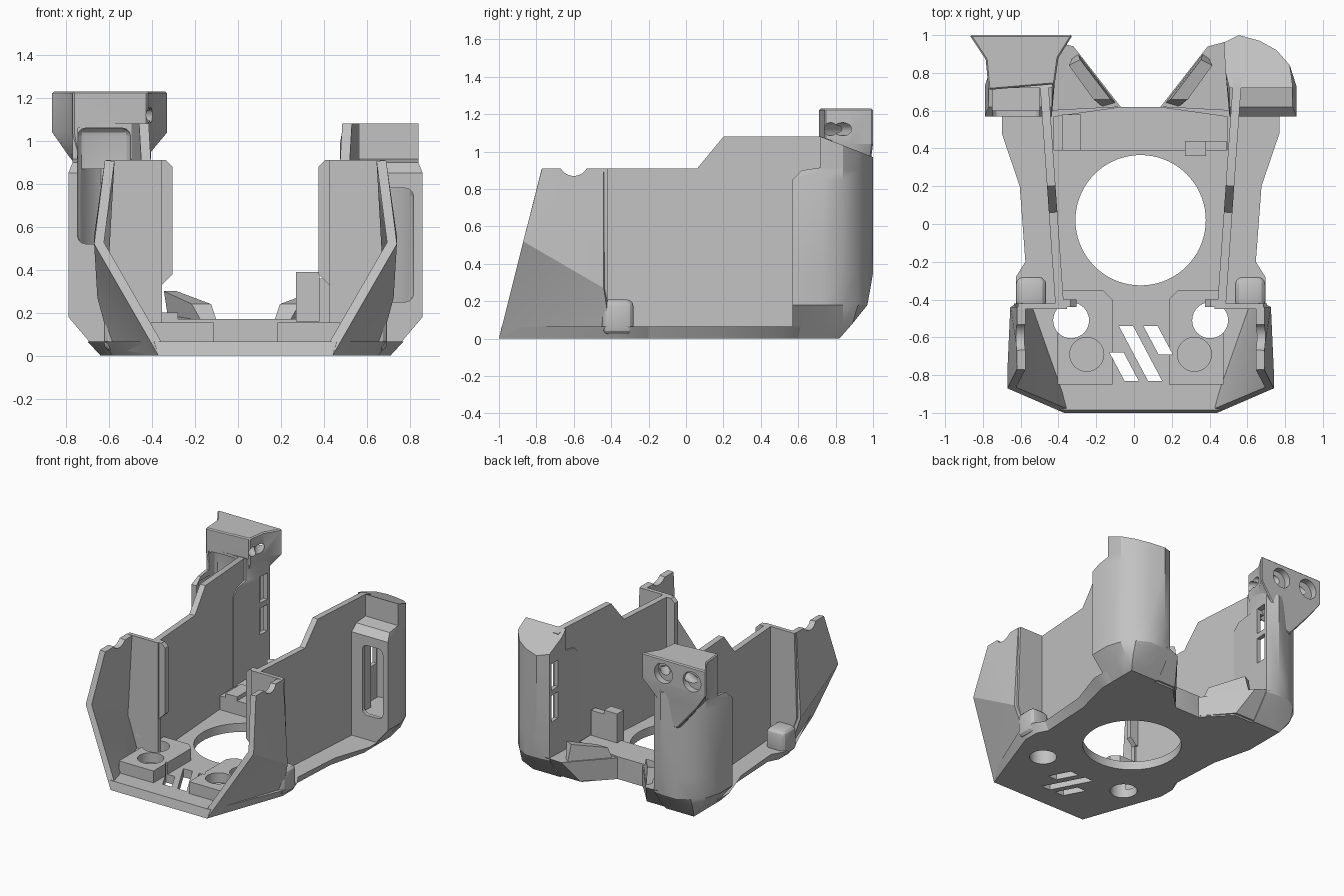
import bpy, bmesh, math
from mathutils import Vector

old = bpy.data.objects.get("Cube")
if old:
    bpy.data.objects.remove(old)

CX = 0.035  # plane of symmetry of the body
grey = bpy.data.materials.new("plain grey")
grey.use_nodes = True
COLOR = (0.54, 0.54, 0.54, 1)
grey.diffuse_color = COLOR
grey.node_tree.nodes["Principled BSDF"].inputs["Base Color"].default_value = COLOR


def make(name, verts, faces, centre=None):
    """Mesh object; open sheets get normals pointing away from centre."""
    bm = bmesh.new()
    vs = [bm.verts.new(v) for v in verts]
    for f in faces:
        bm.faces.new([vs[i] for i in f])
    bm.normal_update()
    if centre is None:
        bmesh.ops.recalc_face_normals(bm, faces=bm.faces)
    else:
        for f in bm.faces:
            if f.normal.dot(f.calc_center_median() - Vector(centre)) < 0:
                f.normal_flip()
    me = bpy.data.meshes.new(name)
    bm.to_mesh(me)
    bm.free()
    ob = bpy.data.objects.new(name, me)
    bpy.context.collection.objects.link(ob)
    me.materials.append(grey)
    return ob


def loft(name, rings):
    n = len(rings[0])
    faces = [(k * n + i, k * n + (i + 1) % n, (k + 1) * n + (i + 1) % n, (k + 1) * n + i)
             for k in range(len(rings) - 1) for i in range(n)]
    faces += [tuple(range(n)), tuple(range((len(rings) - 1) * n, len(rings) * n))]
    return make(name, [v for r in rings for v in r], faces)


def prism(name, pts, z0, z1):
    return loft(name, [[(x, y, z) for x, y in pts] for z in (z0, z1)])


def box(name, x0, x1, y0, y1, z0, z1):
    return prism(name, [(x0, y0), (x1, y0), (x1, y1), (x0, y1)], z0, z1)


def rod(name, a, b, r, n=40):
    a, b = Vector(a), Vector(b)
    q = (b - a).to_track_quat('Z', 'Y')
    circle = [q @ Vector((r * math.cos(t * math.tau / n), r * math.sin(t * math.tau / n), 0))
              for t in range(n)]
    return loft(name, [[p + c for c in circle] for p in (a, b)])


def bake(ob):
    dg = bpy.context.evaluated_depsgraph_get()
    me = bpy.data.meshes.new_from_object(ob.evaluated_get(dg))
    ob.modifiers.clear()
    ob.data = me


def thicken(ob, t=0.04):
    m = ob.modifiers.new("thickness", 'SOLIDIFY')
    m.thickness, m.offset, m.use_even_offset = t, -1, True
    bake(ob)


def bevel(ob, w, seg=3):
    m = ob.modifiers.new("rounding", 'BEVEL')
    m.width, m.segments, m.limit_method = w, seg, 'ANGLE'
    bake(ob)


def cut(obs, cutters):
    for ob in obs:
        for c in cutters:
            m = ob.modifiers.new("cut", 'BOOLEAN')
            m.operation, m.object, m.solver = 'DIFFERENCE', c, 'EXACT'
            bake(ob)
    for c in cutters:
        bpy.data.objects.remove(c)


# floor plate with flared edge
low = [(.405, -1), (.62, -.4), (.62, -.28), (.58, -.2), (.6, .2), (.675, .5),
       (.675, .6), (.56, .8), (.28, .8), (.105, .62)]
high = [(.425, -.985), (.66, -.42), (.66, -.28), (.61, -.2), (.64, .2), (.735, .48),
        (.735, .6), (.6, .84), (.32, .84), (.105, .62)]


def both(half, z):
    return [(CX + x, y, z) for x, y in half] + [(CX - x, y, z) for x, y in reversed(half)]


floor = loft("floor_plate", [both(low, 0), both(high, .065)])
pads = [prism("front_pad", [(CX + s * h, y) for h, y in
              ((.15, -.85), (.44, -.85), (.44, -.35), (.2, -.35), (.15, -.4))], .03, .155)
        for s in (-1, 1)]
bar = prism("rear_bar", [(CX + h, y) for h, y in
            ((-.46, .39), (.46, .39), (.46, .57), (.105, .62), (-.105, .62), (-.46, .57))], .02, .17)

# fan opening, cable holes, slots and blind recesses
cutters = [rod("fan_cutter", (CX, .02, -1), (CX, .02, 1), .345, 72)]
for s in (-1, 1):
    cutters.append(rod("hole_cutter", (CX + s * .368, -.51, -1), (CX + s * .368, -.51, 1), .095))
    cutters.append(rod("recess_cutter", (CX + s * .285, -.69, .08), (CX + s * .285, -.69, 1), .09))
for x, y0, y1 in ((-.13, -.68, -.83), (-.08, -.54, -.83), (.05, -.54, -.69)):
    d = (y0 - y1) * .53
    cutters.append(prism("slot_cutter", [(x, y0), (x + .075, y0), (x + .075 + d, y1), (x + d, y1)], -1, 1))
cut([floor] + pads + [bar], cutters)
box("right_rear_block", -.38, -.28, .39, .58, .1, .2)
box("left_rear_block", .27, .38, .36, .44, .16, .39)
box("left_block_arm", .36, .49, .39, .44, .16, .36)

# tower cross-section and the hollow inside it, as half widths and depths
plan = [(.47, .57), (.825, .57), (.825, .73), (.79, .84), (.72, .92), (.63, .97),
        (.52, 1.0), (.44, .96), (.45, .8)]
hollow = [(.5, .6), (.79, .6), (.79, .73), (.755, .82), (.69, .89), (.61, .935),
          (.52, .965), (.475, .94), (.48, .8)]


def tower_ring(s, z, wide, back=1.0, front=.57, slope=0):
    return [(CX + s * min(x, wide), max(front, min(y, back)), z - slope * max(0, y - .72))
            for x, y in plan]


for s, side in ((-1, "right"), (1, "left")):
    X = lambda h: CX + s * h

    # front wing: steep upper side over a sloped lower side
    wing = make(side + "_front_wing",
                [(X(.405), -1, 0), (X(.705), -.87, .52), (X(.69), -.44, .27), (X(.62), -.4, .01),
                 (X(.655), -.77, .91), (X(.655), -.44, .91), (X(.705), -.77, .56)],
                [(0, 1, 2), (0, 2, 3), (1, 6, 2), (1, 4, 6), (6, 4, 5, 2)], (CX, -.6, .5))
    thicken(wing, .045)
    cut([wing], [rod("scallop_cutter", (X(.4), -.6, .95), (X(.9), -.6, .95), .08)])

    # step panel joining wing and side wall, with its rounded inner lip
    thicken(make(side + "_step_panel", [(X(h), -.45, z) for h, z in
            ((.39, .06), (.6, .06), (.67, .27), (.65, .91), (.39, .91))],
            [range(5)], (CX, 5, .5)), .03)
    make(side + "_step_lip", [(X(h), y, z) for y in (-.44, -.4) for h, z in
         ((.34, .38), (.39, .33), (.42, .33), (.42, .91), (.37, .91), (.34, .88))],
         [range(6), range(6, 12)] + [(i, (i + 1) % 6, (i + 1) % 6 + 6, i + 6) for i in range(6)])
    bevel(box(side + "_foot_bump", *sorted((X(.5), X(.66))), -.45, -.28, .02, .21), .04)

    # side wall
    profile = [(-.45, .05), (.78, .05), (.78, 1.06), (.72, 1.08), (.2, 1.08), (.06, .91), (-.45, .91)]
    thicken(make(side + "_side_wall", [(X(.45 + .07 * (y + .45)), y, z) for y, z in profile],
                 [range(7)], (CX, 0, .5)), .045)

    # rear tower: hollow, narrowing to the floor, stepped back under a sloping cap
    tower = loft(side + "_rear_tower", [
        tower_ring(s, 0, .675, .82), tower_ring(s, .08, .74, .89), tower_ring(s, .18, .825, .97),
        tower_ring(s, .35, .825), tower_ring(s, .85, .825), tower_ring(s, .9, .805, 1, .62),
        tower_ring(s, .915, .805, 1, .72), tower_ring(s, 1.08, .805, 1, .72, .39)])
    w, z0, z1 = (.535, .52, 1.06) if s < 0 else (.61, .25, .78)
    windows = [prism("hollow_cutter", [(X(h), y) for h, y in hollow], .2, .87),
               box("window_cutter", *sorted((X(w), X(.783))), .4, .8, z0, z1)]
    bevel(windows[1], .04)
    for z in (.46, .7):
        windows.append(box("slot_cutter", *sorted((X(.3), X(.53))), .85, .935, z, z + .2))
    cut([tower], windows)

    # flared wedge with raised louvre behind the rear bar
    loft(side + "_rear_wedge", [
        [(X(.105), .62, .01), (X(.28), .82, .01), (X(.5), .82, .01), (X(.5), .6, .01)],
        [(X(.105), .62, .16), (X(.355), .94, .18), (X(.47), .97, .2), (X(.48), .6, .17)]])
    loft(side + "_louvre", [
        [(X(.13), .64, .15), (X(.33), .9, .17), (X(.36), .88, .17), (X(.2), .62, .15)],
        [(X(.16), .66, .24), (X(.32), .87, .3), (X(.38), .84, .3), (X(.25), .66, .24)]])

# mounting head on the right tower, tapering to a point below
head = [(-.87, 1), (-.325, 1), (-.4, .88), (-.42, .74), (-.77, .71), (-.785, .87)]
taper = [(-.79, .985), (-.42, .985), (-.43, .9), (-.44, .74), (-.75, .72), (-.77, .87)]
point = [(-.61, .975), (-.58, .975), (-.57, .95), (-.57, .93), (-.62, .93), (-.62, .95)]
mount = loft("mounting_head", [[(x, y, z) for x, y in p] for p, z in
                               ((point, .72), (taper, .93), (head, 1.04), (head, 1.23))])
bevel(mount, .008, 1)
cutters = [box("recess_cutter", -.745, -.5, .6, .9, .5, 1.06)]
for x, end in ((-.51, (-.38, .8, 1.12)), (-.75, (-.33, .72, 1.12))):
    cutters.append(rod("sink_cutter", (x, 1.1, 1.12), (x, .95, 1.12), .075))
    cutters.append(rod("bolt_cutter", (x, .98, 1.12), end, .035, 24))
cut([mount], cutters)

# smooth the curved surfaces, keep hard edges
bpy.ops.object.select_all(action='DESELECT')
for ob in bpy.context.scene.objects:
    if ob.type == 'MESH':
        ob.select_set(True)
        bpy.context.view_layer.objects.active = ob
bpy.ops.object.shade_smooth_by_angle(angle=math.radians(28))
